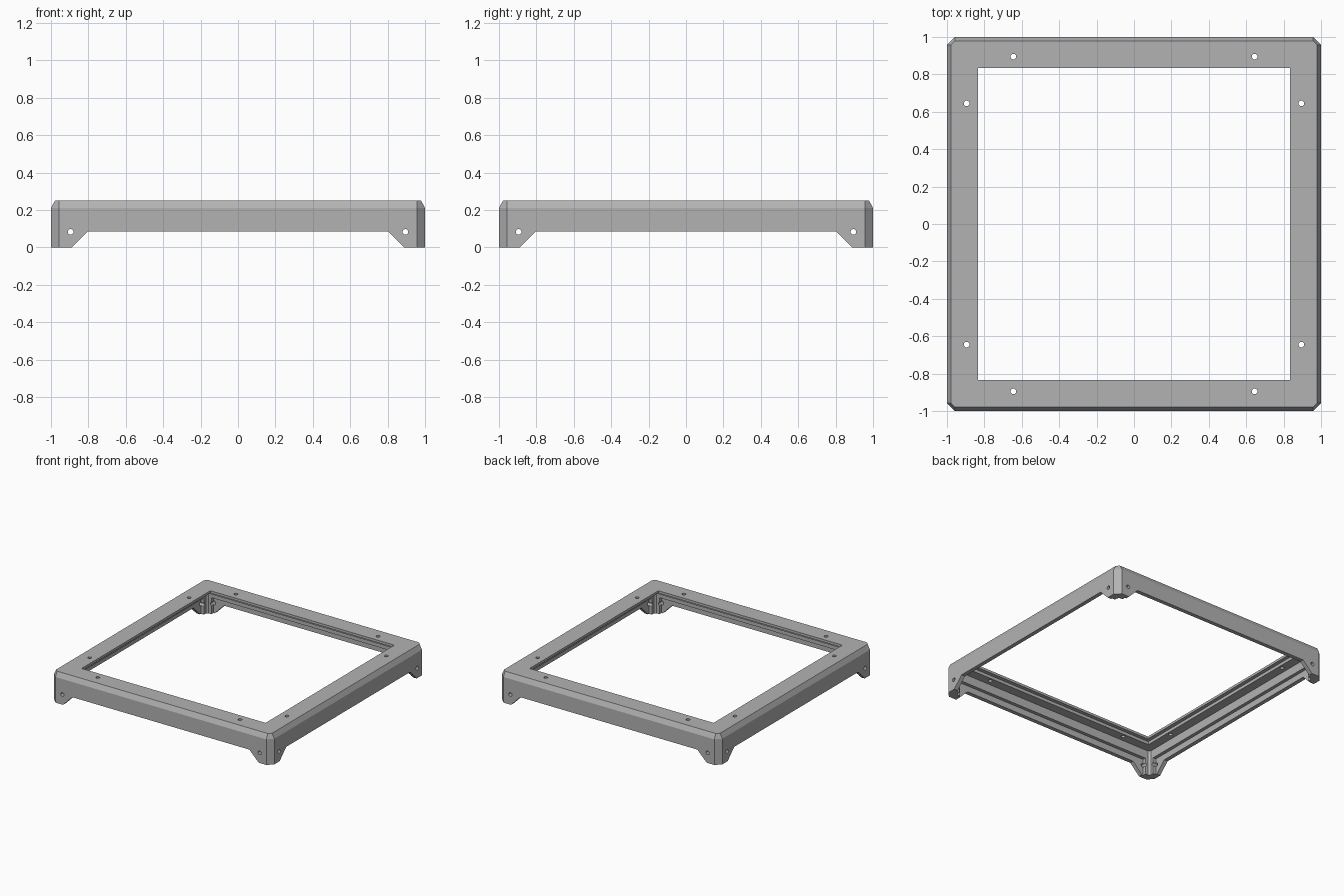
import bpy, bmesh, math
from mathutils import Matrix

default = bpy.data.objects.get("Cube")
if default:
    bpy.data.objects.remove(default, do_unlink=True)

grey = bpy.data.materials.new("painted grey metal")
grey.use_nodes = True
colour = (0.45, 0.45, 0.45, 1)
grey.diffuse_color = colour
grey.node_tree.nodes["Principled BSDF"].inputs["Base Color"].default_value = colour


def add_object(name, bm):
    bmesh.ops.remove_doubles(bm, verts=bm.verts, dist=1e-5)
    bmesh.ops.recalc_face_normals(bm, faces=bm.faces)
    mesh = bpy.data.meshes.new(name)
    bm.to_mesh(mesh)
    bm.free()
    mesh.materials.append(grey)
    obj = bpy.data.objects.new(name, mesh)
    bpy.context.collection.objects.link(obj)
    return obj


# Frame: cross-section swept round a square with cut corners
# (half width, start of corner cut, height)
SECTION = [(1, .957, 0), (1, .957, .21), (.979, .957, .25),
           (.835, .835, .25), (.835, .835, .23), (.865, .865, .23),
           (.865, .865, .205), (.94, .925, .205), (.94, .925, 0)]


def corner_ring(bm, half, cut, z):
    pts = []
    for i in range(4):
        rot = Matrix.Rotation(i * math.pi / 2, 3, 'Z')
        for x, y in ((half, cut), (cut, half)):
            pts.append(bm.verts.new(rot @ Matrix.Identity(3).col[0] * x
                                    + rot.col[1] * y + Matrix.Identity(3).col[2] * z))
    return pts


bm = bmesh.new()
rings = [corner_ring(bm, *p) for p in SECTION]
for a, b in zip(rings, rings[1:] + rings[:1]):
    for i in range(8):
        j = (i + 1) % 8
        bm.faces.new((a[i], a[j], b[j], b[i]))
frame = add_object("frame", bm)


# Cutters
def prism(outline, half_depth):
    bm = bmesh.new()
    ends = [[bm.verts.new((x, y, z)) for x, z in outline] for y in (-half_depth, half_depth)]
    bm.faces.new(ends[0])
    bm.faces.new(ends[1])
    for i in range(len(outline)):
        j = (i + 1) % len(outline)
        bm.faces.new((ends[0][i], ends[0][j], ends[1][j], ends[1][i]))
    return bm


def hole(matrix, length):
    bm = bmesh.new()
    bmesh.ops.create_cone(bm, cap_ends=True, segments=20, radius1=.015,
                          radius2=.015, depth=length, matrix=matrix)
    return bm


def cut(bm, turn):
    bmesh.ops.transform(bm, matrix=Matrix.Rotation(turn, 4, 'Z'), verts=bm.verts)
    cutter = add_object("cutter", bm)
    cutter.hide_render = True
    mod = frame.modifiers.new("cut", 'BOOLEAN')
    mod.operation = 'DIFFERENCE'
    mod.solver = 'EXACT'
    mod.object = cutter
    bpy.context.view_layer.objects.active = frame
    bpy.ops.object.modifier_apply(modifier=mod.name)
    bpy.data.objects.remove(cutter, do_unlink=True)


for turn in (0, math.pi / 2):
    # Thinner lower wall between the feet
    cut(prism([(-.9, -.1), (.9, -.1), (.9, .135), (-.9, .135)], .967), turn)
    # Opening under the skirt, leaving sloped feet
    cut(prism([(-.888, -.1), (.888, -.1), (.888, 0), (.803, .085),
               (-.803, .085), (-.888, 0)], 1.2), turn)
    for side in (-1, 1):
        # Bolt holes through the feet
        cut(hole(Matrix.Translation((side * .895, 0, .083))
                 @ Matrix.Rotation(math.pi / 2, 4, 'X'), 2.4), turn)
        # Screw holes through the top flange
        for end in (-1, 1):
            cut(hole(Matrix.Translation((side * .645, end * .895, .25)), .15), turn)
